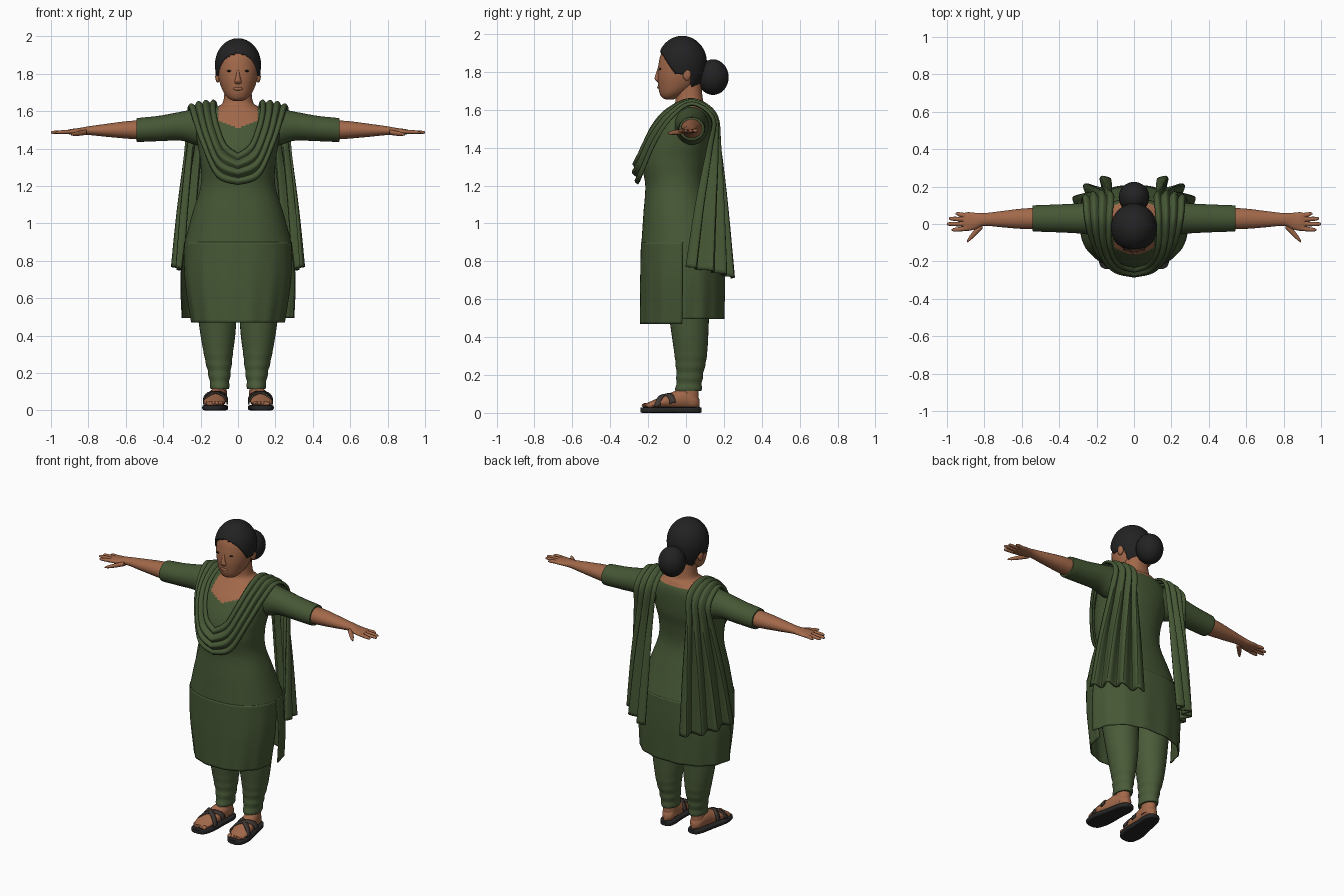
import bpy, bmesh, math
from mathutils import Vector, Matrix

if "Cube" in bpy.data.objects:
    bpy.data.objects.remove(bpy.data.objects["Cube"])


def material(name, r, g, b):
    m = bpy.data.materials.new(name)
    m.use_nodes = True
    m.diffuse_color = (r, g, b, 1)
    node = m.node_tree.nodes["Principled BSDF"]
    node.inputs["Base Color"].default_value = (r, g, b, 1)
    node.inputs["Roughness"].default_value = 0.8
    return m


GREEN = material("dress green", 0.06, 0.095, 0.035)
LEG = material("trouser green", 0.068, 0.105, 0.04)
SKIN = material("warm brown skin", 0.36, 0.14, 0.068)
HAIR = material("black hair", 0.016, 0.016, 0.017)
STRAP = material("sandal brown", 0.05, 0.038, 0.032)
SOLE = material("sole black", 0.02, 0.019, 0.02)


def finish(name, bm, mat, mirror=False, thick=0):
    bmesh.ops.recalc_face_normals(bm, faces=bm.faces)
    me = bpy.data.meshes.new(name)
    bm.to_mesh(me)
    bm.free()
    me.materials.append(mat)
    me.shade_smooth()
    me.set_sharp_from_angle(angle=math.radians(45))
    ob = bpy.data.objects.new(name, me)
    bpy.context.scene.collection.objects.link(ob)
    if mirror:
        ob.modifiers.new("Mirror", 'MIRROR')
    if thick:
        mod = ob.modifiers.new("Thickness", 'SOLIDIFY')
        mod.thickness = thick
        mod.offset = 0
    return ob


def spline(keys, n):
    """Catmull-Rom interpolation of tuples, n steps per span."""
    out = []
    for i in range(len(keys) - 1):
        a, b, c, d = (keys[max(i - 1, 0)], keys[i], keys[i + 1],
                      keys[min(i + 2, len(keys) - 1)])
        for k in range(n):
            t = k / n
            out.append(tuple(q + t * (r - p) / 2 + t * t * (p - 2.5 * q + 2 * r - s / 2)
                             + t ** 3 * (3 * q - p - 3 * r + s) / 2
                             for p, q, r, s in zip(a, b, c, d)))
    return out + [tuple(keys[-1])]


def surface(name, rows, mat, wrap=True, **kw):
    """Skin a grid of points; closed rings also get end caps."""
    bm = bmesh.new()
    grid = [[bm.verts.new(p) for p in row] for row in rows]
    m = len(rows[0])
    for lo, hi in zip(grid, grid[1:]):
        for j in range(m if wrap else m - 1):
            k = (j + 1) % m
            bm.faces.new((lo[j], lo[k], hi[k], hi[j]))
    if wrap:
        bm.faces.new(grid[0])
        bm.faces.new(grid[-1])
    return finish(name, bm, mat, **kw)


def sgnpow(v, e):
    return math.copysign(abs(v) ** e, v)


def loft(name, keys, axis, mat, n=6, seg=32, power=1, **kw):
    """Rings along an axis; each key is position, two centres, two radii."""
    rows = []
    for t, a, b, ra, rb in spline(keys, n):
        ring = []
        for j in range(seg):
            ang = math.tau * j / seg
            u = a + ra * sgnpow(math.cos(ang), power)
            v = b + rb * sgnpow(math.sin(ang), power)
            ring.append({'x': (t, u, v), 'y': (u, t, v), 'z': (u, v, t)}[axis])
        rows.append(ring)
    return surface(name, rows, mat, **kw)


def ellipsoid(name, centre, radii, mat, seg=32, **kw):
    bm = bmesh.new()
    bmesh.ops.create_uvsphere(bm, u_segments=seg, v_segments=seg // 2, radius=1,
                              matrix=Matrix.Translation(centre) @ Matrix.Diagonal((*radii, 1)))
    return finish(name, bm, mat, **kw)


# Body sections: height, half width, front, back
BODY = [(.47, .245, -.24, .2), (.7, .28, -.24, .205), (.9, .285, -.235, .2),
        (1.05, .245, -.225, .15), (1.2, .2, -.215, .105), (1.32, .2, -.235, .11),
        (1.42, .215, -.215, .13), (1.52, .225, -.16, .135), (1.58, .19, -.11, .13),
        (1.62, .12, -.075, .11), (1.65, .08, -.055, .09), (1.75, .07, -.055, .08)]

# Bodice with neck; skin shows above the neckline
torso = loft("bodice_and_neck", [(z, 0, (f + b) / 2, w, (b - f) / 2) for z, w, f, b in BODY[2:]],
             'z', GREEN, n=9, seg=128, power=.9)
torso.data.materials.append(SKIN)
for face in torso.data.polygons:
    x, y, z = face.center
    scoop = y < .03 and abs(x) < .105 and z > 1.51 + .35 * abs(x)
    face.material_index = int(scoop or z > (1.6 if y > .03 else 1.625))

# Skirt panels, open at the side slits
for name, start, flare in (("front_skirt_panel", math.pi, 0), ("back_skirt_panel", 0, .05)):
    rows = []
    for z, w, f, b in spline(BODY[:3], 10):
        low = (.9 - z) / .43
        row = []
        for j in range(65):
            ang = start + math.pi * j / 64
            ripple = 1 + .012 * low * math.cos(14 * ang)
            row.append(((w + flare * low) * ripple * sgnpow(math.cos(ang), .9),
                        (f + b) / 2 + (b - f) / 2 * ripple * sgnpow(math.sin(ang), .9),
                        z + low * flare / 2))
        rows.append(row)
    surface(name, rows, GREEN, wrap=False, thick=.006)

# Sleeves, forearms and hands
loft("sleeve", [(.1, .03, 1.53, .08, .08), (.2, .03, 1.515, .09, .1), (.3, .03, 1.52, .08, .078),
                (.42, .03, 1.508, .074, .068), (.53, .03, 1.5, .07, .064),
                (.542, .03, 1.5, .066, .06)], 'x', GREEN, mirror=True)
loft("forearm", [(.5, .03, 1.5, .058, .053), (.6, .028, 1.5, .054, .046),
                 (.7, .026, 1.498, .044, .035), (.8, .024, 1.496, .034, .023),
                 (.85, .016, 1.492, .044, .018), (.89, .013, 1.49, .05, .015),
                 (.915, .012, 1.489, .044, .01)], 'x', SKIN, mirror=True)
loft("thumb", [(.81, -.005, 1.488, .02, .014), (.845, -.04, 1.482, .02, .013),
               (.875, -.073, 1.478, .015, .01), (.892, -.092, 1.476, .006, .005)],
     'x', SKIN, seg=16, mirror=True)
for finger, y, tip in (("index", -.028, .975), ("middle", 0, 1), ("ring", .026, .99), ("little", .05, .955)):
    loft(finger + "_finger", [(.88, y * .8 + .003, 1.49, .013, .011), (.93, y, 1.489, .0125, .01),
                              (tip - .012, y * 1.1, 1.487, .0095, .008), (tip, y * 1.1, 1.486, .003, .003)],
         'x', SKIN, seg=12, mirror=True)

# Trousers, gathered towards the cuff
legs = spline([(.115, .098, .012, .048, .068), (.2, .1, .02, .06, .07), (.3, .105, .025, .077, .085),
               (.47, .11, .018, .1, .102), (.8, .125, 0, .12, .13)], 10)
legs = [(z, a, b, ra + k, rb + k) for z, a, b, ra, rb in legs
        for k in [.004 * math.sin(z * 110) * max(0, 1 - z / .36)]]
loft("trouser_leg", legs, 'z', LEG, n=1, mirror=True)

# Feet and sandals
loft("ankle", [(.05, .1, .015, .043, .05), (.1, .1, .015, .04, .052), (.14, .1, .015, .04, .05)],
     'z', SKIN, mirror=True)
loft("foot", [(-.215, .13, .037, .04, .012), (-.18, .128, .044, .055, .02), (-.12, .122, .056, .058, .034),
              (-.05, .112, .068, .05, .05), (0, .105, .073, .045, .055), (.05, .1, .06, .036, .04),
              (.072, .1, .05, .012, .02)], 'y', SKIN, mirror=True)
for i in range(5):
    ellipsoid("toe_%d" % (i + 1), (.092 + .02 * i, -.214 + .006 * i, .04),
              (.014 - .001 * i, .02, .012), SKIN, seg=12, mirror=True)
loft("sandal_sole", [(-.24, .132, .015, .025, .013), (-.22, .13, .015, .052, .015),
                     (-.15, .125, .015, .066, .015), (-.05, .114, .015, .056, .015),
                     (.03, .104, .015, .05, .015), (.07, .1, .015, .036, .015),
                     (.082, .1, .015, .02, .013)], 'y', SOLE, power=.4, mirror=True)
for name, skew in (("strap_inward", .04), ("strap_outward", -.04)):
    rows = []
    for side in (-.016, 0, .016):
        rows.append([(.12 + .063 * math.cos(a), y, .03 + (.17 + y) * .22 + .054 * math.sin(a))
                     for a in (math.pi * j / 24 for j in range(25))
                     for y in [-.11 + side + skew * math.cos(a)]])
    surface(name, rows, STRAP, wrap=False, mirror=True, thick=.008)

# Head and face
loft("head", [(1.655, 0, -.085, .02, .022), (1.665, 0, -.085, .045, .042), (1.69, 0, -.065, .07, .075),
              (1.73, 0, -.045, .09, .102), (1.78, 0, -.035, .104, .115), (1.84, 0, -.03, .108, .115),
              (1.9, 0, -.03, .095, .1), (1.95, 0, -.03, .05, .06)], 'z', SKIN, seg=48)
loft("nose", [(1.745, 0, -.142, .012, .008), (1.758, 0, -.148, .02, .015), (1.775, 0, -.146, .014, .018),
              (1.82, 0, -.137, .008, .012)], 'z', SKIN, seg=16)
ellipsoid("lips", (0, -.143, 1.72), (.026, .009, .009), SKIN, seg=16)
ellipsoid("ear", (.108, .005, 1.785), (.014, .022, .032), SKIN, seg=16, mirror=True)
ellipsoid("eye", (.045, -.135, 1.815), (.014, .008, .005), HAIR, seg=16, mirror=True)

# Hair: cap tucked under the scalp below the hairline, plus a bun
hair = ellipsoid("hair", (0, 0, 0), (1, 1, 1), HAIR, seg=96)
for v in hair.data.vertices:
    x, y, z = v.co
    p = Vector((x * .123, -.02 + y * .13, 1.85 + z * (.14 if z > 0 else .18)))
    line = 1.79 + max(0, min(1, (-.06 - p.y) / .08)) * .115 if p.y < .03 else 1.69
    if p.z < line:
        p.x *= .8
        p.y = -.02 + (p.y + .02) * .8
    v.co = p
ellipsoid("hair_bun", (0, .143, 1.772), (.082, .082, .094), HAIR)

# Scarf: inner edge, outer edge, bulge, fold depth; front centre to back hem
SCARF = [(0, -.235, 1.37, 0, -.25, 1.21, .03, .009),
         (.065, -.215, 1.42, .11, -.232, 1.25, .025, .009),
         (.105, -.165, 1.52, .19, -.16, 1.42, .02, .009),
         (.122, -.09, 1.6, .235, -.075, 1.55, .012, .009),
         (.12, .03, 1.648, .26, .03, 1.625, .008, .008),
         (.11, .14, 1.58, .27, .135, 1.55, .012, .01),
         (.12, .165, 1.4, .28, .11, 1.4, .025, .015),
         (.12, .2, 1.1, .31, .05, 1.1, .045, .024),
         (.125, .24, .71, .335, 0, .77, .06, .03)]
keys = spline(SCARF, 10)
rows = []
for i, key in enumerate(keys):
    inner, outer = Vector(key[:3]), Vector(key[3:6])
    before, after = keys[max(i - 1, 0)], keys[min(i + 1, len(keys) - 1)]
    along = Vector([q - p for p, q in zip(before[:3], after[:3])])
    along += Vector([q - p for p, q in zip(before[3:6], after[3:6])])
    normal = (outer - inner).cross(along).normalized()
    row = []
    for j in range(49):
        u = j / 48
        lift = key[6] * math.sin(math.pi * u) + key[7] * math.sin(math.tau * 3.5 * u)
        p = inner.lerp(outer, u) + normal * lift
        if i == 0:
            p.x = 0
        row.append(p)
    rows.append(row)
surface("scarf", rows, GREEN, wrap=False, mirror=True, thick=.012)
